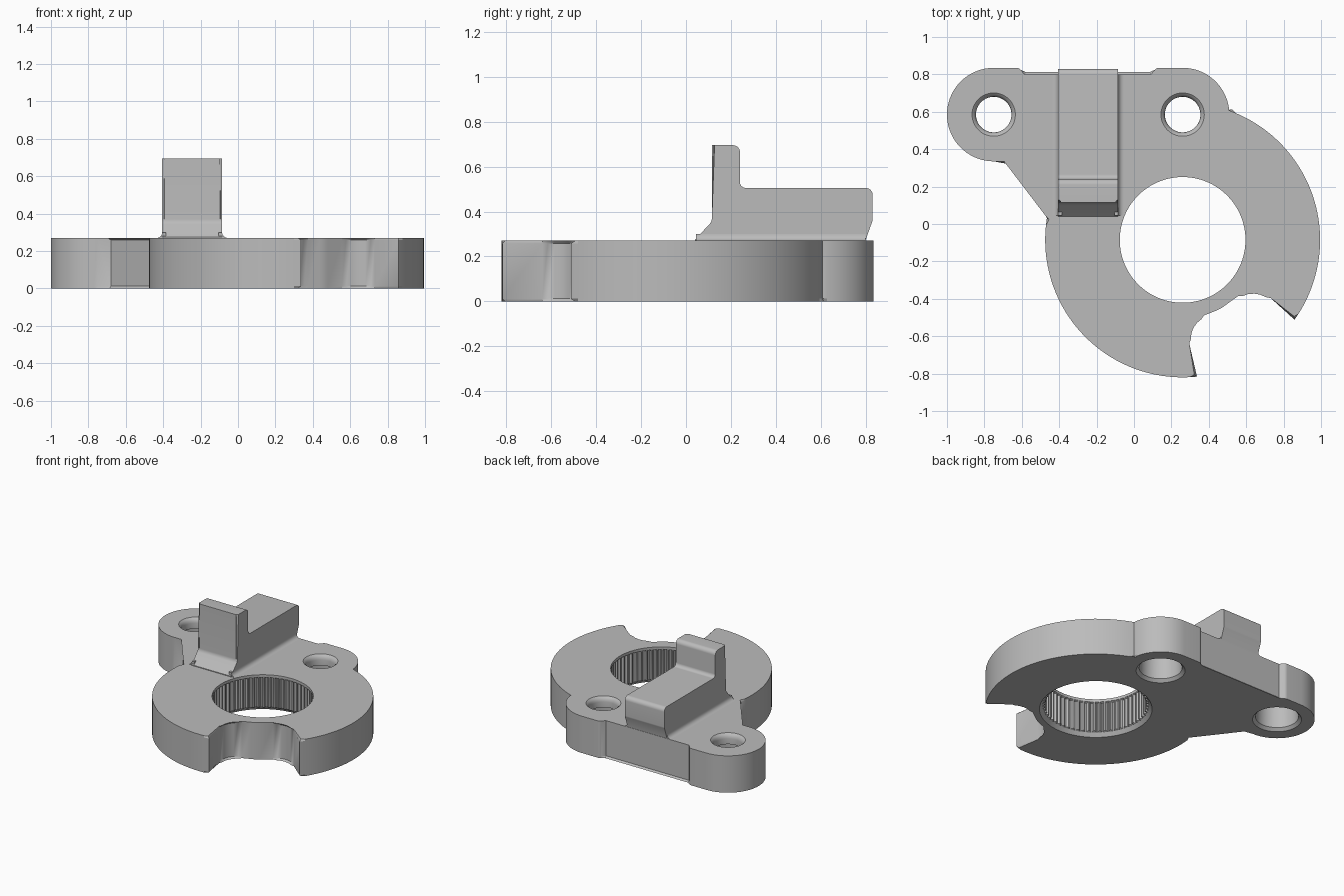
import bpy, bmesh
from math import cos, sin, tan, radians, tau
from mathutils import Vector

cube = bpy.data.objects.get("Cube")
if cube:
    bpy.data.objects.remove(cube, do_unlink=True)

grey = bpy.data.materials.new("plain_grey")
grey.use_nodes = True
GREY = (0.5, 0.5, 0.5, 1)
grey.diffuse_color = GREY
grey.node_tree.nodes["Principled BSDF"].inputs["Base Color"].default_value = GREY

DISK, RADIUS, THICK = (0.26, -0.085), 0.735, 0.27
BOSSES, BOSS_R = [(-0.75, 0.585), (0.26, 0.585)], 0.25


def arc(centre, r, a0, a1, n):
    """Points on an arc, angles in degrees."""
    angles = [radians(a0 + (a1 - a0) * i / n) for i in range(n + 1)]
    return [(centre[0] + r * cos(a), centre[1] + r * sin(a)) for a in angles]


def rounded(points, n=6):
    """Outline in which a third value on a point is its corner radius."""
    out = []
    for i, pt in enumerate(points):
        p = Vector(pt[:2])
        if len(pt) < 3:
            out.append(p)
            continue
        a = (Vector(points[i - 1][:2]) - p).normalized()
        b = (Vector(points[(i + 1) % len(points)][:2]) - p).normalized()
        half = a.angle(b) / 2
        centre = p + (a + b).normalized() * pt[2] / sin(half)
        u = (p + a * pt[2] / tan(half) - centre).normalized()
        v = (p + b * pt[2] / tan(half) - centre).normalized()
        for k in range(n + 1):
            out.append(centre + u.lerp(v, k / n).normalized() * pt[2])
    return out


def make(name, bm):
    bmesh.ops.recalc_face_normals(bm, faces=bm.faces)
    mesh = bpy.data.meshes.new(name)
    bm.to_mesh(mesh)
    bm.free()
    mesh.materials.append(grey)
    ob = bpy.data.objects.new(name, mesh)
    bpy.context.collection.objects.link(ob)
    return ob


def loft(rings):
    """Closed solid through rings of equal point count."""
    bm = bmesh.new()
    loops = [[bm.verts.new(p) for p in ring] for ring in rings]
    for lo, hi in zip(loops, loops[1:]):
        for i in range(len(lo)):
            bm.faces.new((lo[i - 1], lo[i], hi[i], hi[i - 1]))
    bm.faces.new(loops[0][::-1])
    bm.faces.new(loops[-1])
    return bm


def smooth(ob):
    bpy.ops.object.select_all(action='DESELECT')
    ob.select_set(True)
    bpy.context.view_layer.objects.active = ob
    bpy.ops.object.shade_smooth_by_angle(angle=radians(30))


def cut(ob, cutter):
    bpy.context.view_layer.objects.active = ob
    mod = ob.modifiers.new("cut", 'BOOLEAN')
    mod.operation, mod.solver, mod.object = 'DIFFERENCE', 'EXACT', cutter
    bpy.ops.object.modifier_apply(modifier=mod.name)
    bpy.data.objects.remove(cutter, do_unlink=True)


# Plate outline: disk, two mounting ears and the notch
outline = rounded(
    arc(DISK, RADIUS, -35.5, 70.2, 36)
    + arc(BOSSES[1], BOSS_R, 5, 90, 18)
    + [(0.12, 0.835, 0.03), (0.09, 0.80), (-0.585, 0.80), (-0.615, 0.835, 0.03)]
    + arc(BOSSES[0], BOSS_R, 90, 270, 36)
    + [(-0.68, 0.335), (-0.455, 0.04)]
    + arc(DISK, RADIUS, 171, 276, 36)
    + [(0.27, -0.53, 0.13), (0.46, -0.455, 0.2), (0.647, -0.32, 0.14)])
bm = loft([[(p.x, p.y, z) for p in outline] for z in (0, THICK)])


def chamfered(edge):
    a, b = (v.co for v in edge.verts)
    mid = (a + b) / 2
    if abs(a.z - b.z) > 0.01:
        return False
    on_ear = any((mid.xy - Vector(c)).length < BOSS_R + 0.01 for c in BOSSES)
    return mid.z < 0.01 or (mid.y < 0.6 and not on_ear)


bmesh.ops.bevel(bm, geom=[e for e in bm.edges if chamfered(e)],
                offset=0.012, segments=1, affect='EDGES')
plate = make("plate", bm)

# Splined centre bore with a plain lip on top and a chamfer below
TEETH = 60


def bore_ring(z, r, depth=0.0):
    pts = []
    for i in range(TEETH * 4):
        a = tau * i / (TEETH * 4)
        rr = r + (depth if i % 4 < 2 else 0)
        pts.append((DISK[0] + rr * cos(a), DISK[1] + rr * sin(a), z))
    return pts


cut(plate, make("bore_cutter", loft([
    bore_ring(-0.02, 0.39), bore_ring(0.025, 0.355),
    bore_ring(0.03, 0.338, 0.014), bore_ring(0.245, 0.338, 0.014),
    bore_ring(0.25, 0.336), bore_ring(0.32, 0.336)])))

# Mounting holes: counterbored below, rounded lip above
hole_profile = [(-0.02, 0.183), (0.02, 0.143), (0.19, 0.138), (0.195, 0.095),
                (0.235, 0.095), (0.25, 0.098), (0.262, 0.106), (0.275, 0.122),
                (0.30, 0.122)]
for c in BOSSES:
    rings = [[(x, y, z) for x, y in arc(c, r, 0, 352.5, 47)] for z, r in hole_profile]
    cut(plate, make("hole_cutter", loft(rings)))
smooth(plate)

# Raised arm with upright post, drawn from the side as (y, z)
X0, X1 = -0.405, -0.085
side = rounded([
    (0.04, 0.25), (0.04, 0.275), (0.115, 0.355, 0.04), (0.115, 0.695),
    (0.24, 0.695, 0.03), (0.24, 0.505, 0.025), (0.83, 0.505, 0.03),
    (0.83, 0.36, 0.03), (0.798, 0.27), (0.798, 0.25)])
bm = loft([[(x, p.x, p.y) for p in side] for x in (X0, X1)])
# Round the upright corners at both ends
corners = [e for e in bm.edges
           if abs(e.verts[0].co.x - e.verts[1].co.x) < 0.001
           and abs(e.verts[0].co.z - e.verts[1].co.z) > 0.08
           and abs(e.verts[0].co.y - e.verts[1].co.y) < 0.001]
bmesh.ops.bevel(bm, geom=corners, offset=0.012, segments=3, affect='EDGES')
smooth(make("arm_and_post", bm))

# Fillets where the arm meets the plate, one on each side
for name, x, s in (("left_fillet", X1, 1), ("right_fillet", X0, -1)):
    R = 0.03
    curve = [(x + s * (R - dx), THICK + R - dz)
             for dx, dz in arc((0, 0), R, 90, 0, 6)]
    curve = [(x + s * (R - R * cos(t)), THICK + R - R * sin(t))
             for t in (radians(15 * k) for k in range(7))]
    section = [(x - s * 0.02, THICK + R)] + curve + [(x + s * R, THICK - 0.01),
                                                   (x - s * 0.02, THICK - 0.01)]
    smooth(make(name, loft([[(px, y, pz) for px, pz in section]
                            for y in (0.045, 0.798)])))
